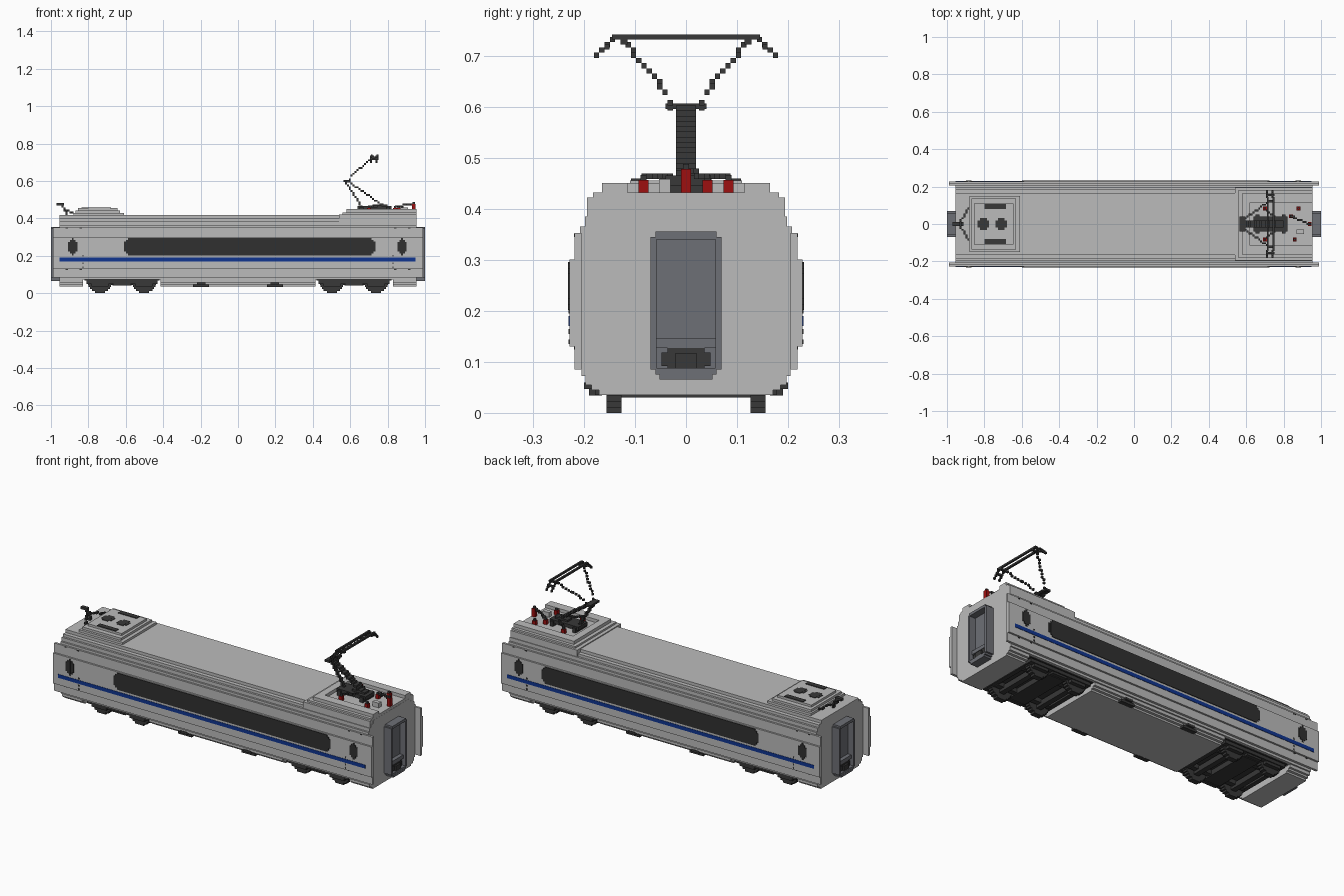
import bpy, bmesh, math

cube = bpy.data.objects.get("Cube")
if cube:
    bpy.data.objects.remove(cube, do_unlink=True)

V = 0.0103  # small block size


def material(name, rgb):
    m = bpy.data.materials.new(name)
    m.use_nodes = True
    m.diffuse_color = (*rgb, 1)
    node = next(n for n in m.node_tree.nodes if n.type == 'BSDF_PRINCIPLED')
    node.inputs["Base Color"].default_value = (*rgb, 1)
    node.inputs["Roughness"].default_value = 0.8
    return m


GREY = material("light grey", (0.5, 0.5, 0.5))
GANG = material("slate grey", (0.155, 0.16, 0.18))
DARK = material("charcoal", (0.04, 0.04, 0.04))
GLASS = material("window black", (0.03, 0.03, 0.03))
BLUE = material("stripe blue", (0.005, 0.035, 0.28))
RED = material("insulator red", (0.34, 0.005, 0.005))


def boxes(name, mat, items):
    """One object from boxes given as (x0, x1, y0, y1, z0, z1)."""
    bm = bmesh.new()
    for x0, x1, y0, y1, z0, z1 in items:
        vs = bmesh.ops.create_cube(bm, size=1)["verts"]
        for v in vs:
            v.co = (x1 if v.co.x > 0 else x0, y1 if v.co.y > 0 else y0,
                    z1 if v.co.z > 0 else z0)
    me = bpy.data.meshes.new(name)
    bm.to_mesh(me)
    bm.free()
    me.materials.append(mat)
    ob = bpy.data.objects.new(name, me)
    bpy.context.collection.objects.link(ob)
    return ob


def prism(name, mat, half, x0, x1):
    """Extrude a mirrored (y, z) half profile along x."""
    ring = half + [(-y, z) for y, z in reversed(half)]
    bm = bmesh.new()
    f = bm.faces.new([bm.verts.new((x0, y, z)) for y, z in ring])
    ext = bmesh.ops.extrude_face_region(bm, geom=[f])["geom"]
    for v in ext:
        if isinstance(v, bmesh.types.BMVert):
            v.co.x = x1
    bmesh.ops.recalc_face_normals(bm, faces=bm.faces)
    me = bpy.data.meshes.new(name)
    bm.to_mesh(me)
    bm.free()
    me.materials.append(mat)
    ob = bpy.data.objects.new(name, me)
    bpy.context.collection.objects.link(ob)


def steps(rows):
    """Stepped half profile from (half width, bottom, top) rows."""
    return [p for w, a, b in rows for p in ((w, a), (w, b))]


def block_line(a, b, wy=V):
    """Blocks stepping along a line from a to b."""
    n = max(1, round(max(abs(q - p) for p, q in zip(a, b)) / V))
    out = []
    for i in range(n + 1):
        x, y, z = (round((p + (q - p) * i / n) / V) * V for p, q in zip(a, b))
        out.append((x - V / 2, x + V / 2, y - wy / 2, y + wy / 2, z - V / 2, z + V / 2))
    return out


def mirror_y(items):
    return items + [(a, b, -d, -c, e, f) for a, b, c, d, e, f in items]


def mirror_x(items):
    return items + [(-b, -a, c, d, e, f) for a, b, c, d, e, f in items]


# Car body with stepped shoulders
prism("body_shell", GREY, steps([
    (0.205, 0.072, 0.085), (0.218, 0.085, 0.13), (0.228, 0.13, 0.30), (0.218, 0.30, 0.352),
    (0.208, 0.352, 0.365), (0.198, 0.365, 0.385), (0.187, 0.385, 0.40), (0.165, 0.40, 0.417)]),
    -0.955, 0.955)

# Skirts between the bogie openings
skirt = steps([(0.17, 0.035, 0.045), (0.185, 0.045, 0.055), (0.197, 0.055, 0.073)])
for name, x0, x1 in (("skirt_middle", -0.415, 0.415), ("skirt_left_end", 0.83, 0.955),
                     ("skirt_right_end", -0.955, -0.83)):
    prism(name, GREY, skirt, x0, x1)

# Side panels reaching past both ends
boxes("end_fins", GREY, mirror_x(mirror_y([
    (0.95, 0.988, 0.205, 0.218, 0.085, 0.352), (0.95, 0.988, 0.21, 0.228, 0.13, 0.30)])))

# Roof housing with a recess for the pantograph
boxes("roof_housing_base", GREY, [
    (0.54, 0.954, -0.194, 0.194, 0.385, 0.422), (0.56, 0.954, -0.182, 0.182, 0.42, 0.432)])
boxes("roof_housing_rim", GREY, [(0.58, 0.62, -0.165, 0.165, 0.43, 0.45)] + mirror_y([
    (0.60, 0.954, 0.115, 0.165, 0.43, 0.45)]))

# Roof unit with vents and fans at the other end
boxes("roof_unit", GREY, [
    (-0.88, -0.61, -0.15, 0.15, 0.41, 0.43), (-0.87, -0.63, -0.137, 0.137, 0.43, 0.443),
    (-0.855, -0.645, -0.11, 0.11, 0.443, 0.455)])
boxes("roof_vents", DARK, mirror_y([(-0.80, -0.685, 0.08, 0.108, 0.45, 0.459)]))
fans = []
for cx in (-0.805, -0.71):
    fans += [(cx - 0.031, cx + 0.031, -0.018, 0.018, 0.45, 0.4575),
             (cx - 0.018, cx + 0.018, -0.031, 0.031, 0.45, 0.458)]
boxes("roof_fans", DARK, fans)

# Windows with stepped corners, stripe and door marks
def rounded(x0, x1, z0, z1):
    return [(x0 + i * V, x1 - i * V, 0.224, 0.231 + i * 0.0003,
             z0 + (2 - i) * V, z1 - (2 - i) * V) for i in range(3)]


boxes("window_band", GLASS, mirror_y(rounded(-0.61, 0.735, 0.202, 0.296)))
boxes("door_windows", GLASS, mirror_y(rounded(-0.908, -0.858, 0.202, 0.294)
                                      + rounded(0.852, 0.902, 0.202, 0.294)))
boxes("side_stripe", BLUE, mirror_y([(-0.955, 0.95, 0.224, 0.23, 0.17, 0.19)]))
marks = [(0.825, 0.831, 0.224, 0.2305, 0.135 + i * 0.02, 0.144 + i * 0.02) for i in (0, 1, 3)]
marks += [(x, x + 0.012, 0.212, 0.2195, z, z + 0.006)
          for x in (0.835, 0.91) for z in (0.124, 0.345)]
boxes("door_marks", DARK, mirror_x(mirror_y(marks)))

# Gangways: framed openings with a recessed door and coupler
frame = mirror_y([(0.95, 1.0, 0.058, 0.07, 0.085, 0.345)]) + [
    (0.95, 1.0, -0.06, 0.06, 0.34, 0.355), (0.95, 1.0, -0.052, 0.052, 0.065, 0.077),
    (0.95, 0.999, -0.06, 0.06, 0.075, 0.088), (0.95, 0.985, -0.06, 0.06, 0.127, 0.147)]
boxes("gangway_frames", GANG, mirror_x(frame))
boxes("gangway_doors", GANG, mirror_x([(0.95, 0.963, -0.06, 0.06, 0.08, 0.345)]))
boxes("couplers", DARK, mirror_x([
    (0.96, 0.985, -0.048, 0.048, 0.092, 0.118), (0.96, 0.983, -0.036, 0.036, 0.084, 0.127),
    (0.96, 0.995, -0.022, 0.022, 0.08, 0.116)]))

# Bogies: frames, axles and stepped wheels
for side, cx in (("right", -0.62), ("left", 0.62)):
    wheels, parts = [], []
    for wx in (cx - 0.118, cx + 0.118):
        r = 0.066
        for i in range(12):
            z = (i + 0.5) * 0.011
            w = math.sqrt(r * r - (z - r) ** 2)
            if z < 0.075:
                wheels += mirror_y([(wx - w, wx + w, 0.126, 0.156, i * 0.011, (i + 1) * 0.011)])
        parts += [(wx - 0.015, wx + 0.015, -0.13, 0.13, 0.03, 0.06)]
        parts += mirror_y([(wx - 0.045, wx + 0.045, 0.156, 0.178, 0.035, 0.065)])
    parts += mirror_y([(cx - 0.19, cx + 0.19, 0.155, 0.183, 0.05, 0.078),
                       (cx - 0.045, cx + 0.045, 0.155, 0.176, 0.04, 0.06),
                       (cx - 0.17, cx + 0.17, 0.09, 0.118, 0.045, 0.075)])
    parts += [(cx - 0.05, cx + 0.05, -0.15, 0.15, 0.04, 0.075),
              (cx - 0.19, cx - 0.165, -0.16, 0.16, 0.05, 0.075),
              (cx + 0.165, cx + 0.19, -0.16, 0.16, 0.05, 0.075),
              (cx - 0.2, cx + 0.2, -0.19, 0.19, 0.068, 0.0735)]
    boxes("bogie_wheels_" + side, DARK, wheels)
    boxes("bogie_frame_" + side, DARK, parts)

# Small equipment boxes under the sills
boxes("sill_boxes", DARK, mirror_x(mirror_y([
    (0.155, 0.24, 0.165, 0.19, 0.034, 0.048), (0.175, 0.22, 0.175, 0.2, 0.047, 0.06)])))

# Pantograph: base, lower arm, control rod, upper arms and head
boxes("pantograph_base", DARK, [
    (0.64, 0.82, -0.04, 0.04, 0.445, 0.465), (0.72, 0.80, -0.02, 0.02, 0.46, 0.475),
    (0.65, 0.67, -0.05, 0.05, 0.43, 0.46), (0.79, 0.81, -0.05, 0.05, 0.43, 0.46)])
boxes("pantograph_lower_arm", DARK, block_line((0.775, 0, 0.47), (0.585, 0, 0.60), 0.04))
boxes("pantograph_rod", DARK, block_line((0.66, 0, 0.465), (0.575, 0, 0.595), 0.02))
boxes("pantograph_upper_arms", DARK,
      mirror_y(block_line((0.585, 0.03, 0.602), (0.635, 0.06, 0.655))
               + block_line((0.635, 0.06, 0.655), (0.72, 0.122, 0.73)))
      + [(0.565, 0.595, -0.04, 0.04, 0.595, 0.606)])
head = []
for hx in (0.715, 0.745):
    head += [(hx - V / 2, hx + V / 2, -0.145, 0.145, 0.731, 0.741)]
    head += mirror_y(block_line((hx, 0.145, 0.733), (hx, 0.172, 0.705)))
head += mirror_y([(0.71, 0.75, 0.115, 0.128, 0.722, 0.732),
                  (0.71, 0.75, 0.15, 0.16, 0.712, 0.722)])
boxes("pantograph_head", DARK, head)

# Insulators with dark caps, linked by cable
red, caps = [], []
for x, y, top in ((0.94, 0, 0.478), (0.84, 0.042, 0.456), (0.70, -0.083, 0.456),
                  (0.70, 0.083, 0.456), (0.86, -0.083, 0.456), (0.88, 0.083, 0.456)):
    red += [(x - 0.01, x + 0.01, y - 0.01, y + 0.01, 0.43, top)]
    caps += [(x - 0.006, x + 0.006, y - 0.006, y + 0.006, top, top + 0.01)]
boxes("insulators", RED, red)
boxes("insulator_caps", DARK, caps
      + mirror_y(block_line((0.70, 0.083, 0.464), (0.76, 0.03, 0.464)))
      + block_line((0.84, 0.042, 0.464), (0.94, 0, 0.474)))
boxes("switch_box", GREY, [(0.87, 0.91, -0.053, -0.03, 0.43, 0.458)])

# Cable connector at the other end of the roof
boxes("roof_cable", DARK, mirror_y(block_line((-0.93, 0.01, 0.45), (-0.885, 0.08, 0.43)))
      + block_line((-0.915, 0, 0.425), (-0.935, 0, 0.465), 0.02)
      + [(-0.97, -0.93, -0.01, 0.01, 0.468, 0.481)])
